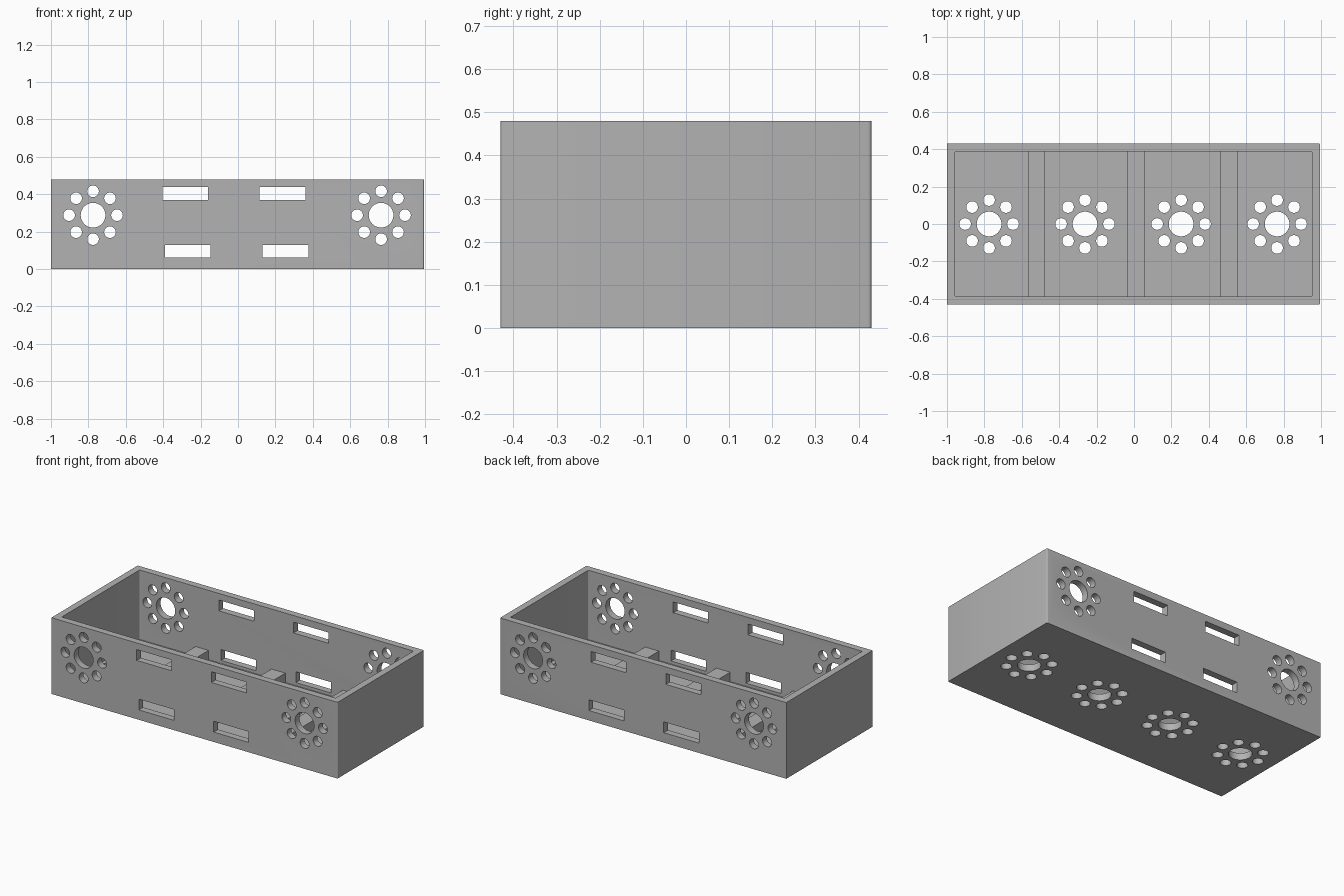
import bpy, bmesh, math
from mathutils import Matrix, Vector

if "Cube" in bpy.data.objects:
    bpy.data.objects.remove(bpy.data.objects["Cube"])

HALF_Y, HEIGHT, WALL, FLOOR = 0.43, 0.48, 0.043, 0.043
RIGHT = 0.995

grey = bpy.data.materials.new("plain grey")
grey.use_nodes = True
grey.diffuse_color = (0.45, 0.45, 0.45, 1)
grey.node_tree.nodes["Principled BSDF"].inputs["Base Color"].default_value = grey.diffuse_color


def add_box(bm, x0, x1, y0, y1, z0, z1):
    centre = Vector((x0 + x1, y0 + y1, z0 + z1)) / 2
    m = Matrix.Translation(centre) @ Matrix.Diagonal((x1 - x0, y1 - y0, z1 - z0, 1))
    return bmesh.ops.create_cube(bm, size=1, matrix=m)["verts"]


def add_peg(bm, centre, radius, depth, turn, sides):
    bmesh.ops.create_cone(bm, cap_ends=True, segments=sides, radius1=radius, radius2=radius,
                          depth=depth, matrix=Matrix.Translation(centre) @ turn)


def add_hole_ring(bm, centre, turn):
    # One large hole with eight small ones around it
    centre = Vector(centre)
    add_peg(bm, centre, 0.066, 0.1, turn, 48)
    for i in range(8):
        a = i * math.pi / 4
        offset = turn @ Vector((math.cos(a), math.sin(a), 0)) * 0.128
        add_peg(bm, centre + offset, 0.031, 0.1, turn, 32)


def finish(name, bm):
    bmesh.ops.recalc_face_normals(bm, faces=bm.faces)
    mesh = bpy.data.meshes.new(name)
    bm.to_mesh(mesh)
    bm.free()
    mesh.materials.append(grey)
    obj = bpy.data.objects.new(name, mesh)
    bpy.context.collection.objects.link(obj)
    return obj


def cut(target, cutter):
    cutter.hide_render = True
    mod = target.modifiers.new("cut", "BOOLEAN")
    mod.operation, mod.solver, mod.object = "DIFFERENCE", "EXACT", cutter
    bpy.context.view_layer.objects.active = target
    bpy.ops.object.modifier_apply(modifier=mod.name)
    bpy.data.objects.remove(cutter)


def round_edges(bm, rule, radius):
    edges = [e for e in bm.edges
             if abs(e.verts[0].co.z - e.verts[1].co.z) > 0.1 and rule(e.verts[0].co)]
    bmesh.ops.bevel(bm, geom=edges, offset=radius, segments=4, profile=0.5, affect="EDGES")


# Tray body, with only the right-hand corners rounded
bm = bmesh.new()
add_box(bm, -1, RIGHT, -HALF_Y, HALF_Y, 0, HEIGHT)
round_edges(bm, lambda co: co.x > 0, 0.008)
tray = finish("tray", bm)

# Hollow inside
bm = bmesh.new()
add_box(bm, -1 + WALL, RIGHT - WALL, WALL - HALF_Y, HALF_Y - WALL, FLOOR, HEIGHT + 0.1)
round_edges(bm, lambda co: True, 0.005)
cut(tray, finish("hollow_cutter", bm))

# Hole rings in floor and long walls, and slots in the long walls
bm = bmesh.new()
for x in (-0.775, -0.262, 0.252, 0.765):
    add_hole_ring(bm, (x, 0, FLOOR / 2), Matrix.Identity(4))
sideways = Matrix.Rotation(math.pi / 2, 4, "X")
for side in (-1, 1):
    y = side * (HALF_Y - WALL / 2)
    for x in (-0.775, 0.765):
        add_hole_ring(bm, (x, y, 0.288), sideways)
    for x, z in ((-0.283, 0.404), (0.238, 0.404), (-0.268, 0.096), (0.254, 0.096)):
        add_box(bm, x - 0.122, x + 0.122, y - 0.05, y + 0.05, z - 0.034, z + 0.034)
cut(tray, finish("hole_cutter", bm))

# Cross ribs on the floor
for name, x0, x1 in (("left_rib", 0.46, 0.556), ("middle_rib", -0.037, 0.059),
                     ("right_rib", -0.567, -0.476)):
    bm = bmesh.new()
    add_box(bm, x0, x1, WALL - HALF_Y, HALF_Y - WALL, FLOOR, 0.102)
    finish(name, bm)

# Smooth hole walls, sharp edges
bpy.ops.object.select_all(action="DESELECT")
tray.select_set(True)
bpy.context.view_layer.objects.active = tray
bpy.ops.object.shade_smooth_by_angle(angle=math.radians(30))
